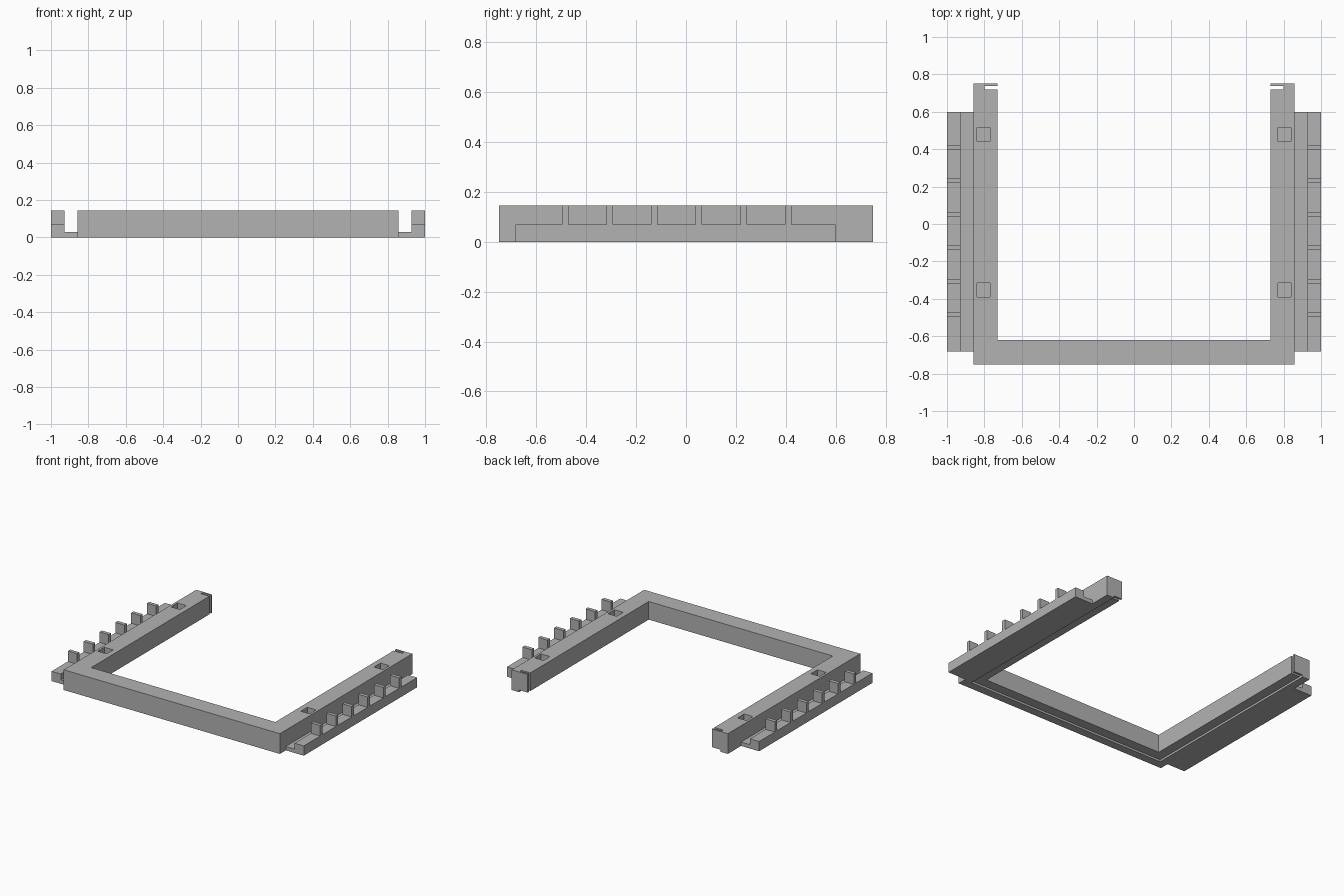
import bpy
import bmesh

if "Cube" in bpy.data.objects:
    bpy.data.objects.remove(bpy.data.objects["Cube"], do_unlink=True)

grey = bpy.data.materials.new("plain grey")
grey.use_nodes = True
grey.diffuse_color = (0.45, 0.45, 0.45, 1)
grey.node_tree.nodes["Principled BSDF"].inputs["Base Color"].default_value = (0.45, 0.45, 0.45, 1)


def prism(name, outline, z0, z1, axis="z"):
    """Extrude a flat outline: (x, y) along z, or (x, z) along y."""
    bm = bmesh.new()
    place = (lambda a, b: (a, b, z0)) if axis == "z" else (lambda a, b: (a, z0, b))
    face = bm.faces.new([bm.verts.new(place(a, b)) for a, b in outline])
    up = bmesh.ops.extrude_face_region(bm, geom=[face])["geom"]
    shift = (0, 0, z1 - z0) if axis == "z" else (0, z1 - z0, 0)
    bmesh.ops.translate(bm, vec=shift, verts=[v for v in up if isinstance(v, bmesh.types.BMVert)])
    bmesh.ops.recalc_face_normals(bm, faces=bm.faces)
    mesh = bpy.data.meshes.new(name)
    bm.to_mesh(mesh)
    bm.free()
    mesh.materials.append(grey)
    obj = bpy.data.objects.new(name, mesh)
    bpy.context.collection.objects.link(obj)
    return obj


def box(name, x0, x1, y0, y1, z0, z1):
    x0, x1 = sorted((x0, x1))
    return prism(name, [(x0, y0), (x1, y0), (x1, y1), (x0, y1)], z0, z1)


def cut(target, cutter):
    mod = target.modifiers.new("cut", "BOOLEAN")
    mod.operation = "DIFFERENCE"
    mod.solver = "EXACT"
    mod.object = cutter
    cutter.hide_render = True
    bpy.context.view_layer.objects.active = target
    bpy.ops.object.modifier_apply(modifier=mod.name)
    bpy.data.objects.remove(cutter, do_unlink=True)


OUT, INN, BACK, FRONT, TOP = 0.857, 0.73, 0.75, -0.75, 0.145

# U-shaped frame
half = [(OUT, FRONT), (OUT, BACK), (INN, BACK), (INN, -0.62)]
frame = prism("frame", half + [(-x, y) for x, y in reversed(half)], 0, TOP)

# Shallow step under the inner edge
cut(frame, box("step_cutter", -0.8, 0.8, -0.69, 1, -0.1, 0.015))

for side, name in ((1, "left"), (-1, "right")):
    # Thin slot near the arm end, and two square pockets in the top
    cut(frame, box("slot_cutter", side * 0.6, side * 0.8, 0.72, 0.737, -0.2, 0.3))
    for y in (-0.352, 0.478):
        cut(frame, box("pocket_cutter", side * 0.77, side * 0.84, y - 0.037, y + 0.037, 0.08, 0.3))

    # Side rail with its low connecting ledge
    section = [(OUT, 0), (1, 0), (1, 0.07), (0.927, 0.07), (0.927, 0.028), (OUT, 0.028)]
    prism(name + "_rail", [(side * x, z) for x, z in section], -0.683, 0.6, "y")

    # Row of upright teeth on the rail
    for i in range(6):
        y = -0.485 + i * 0.179
        box(f"{name}_tooth_{i + 1}", side * 0.927, side, y - 0.013, y + 0.013, 0.07, TOP)
